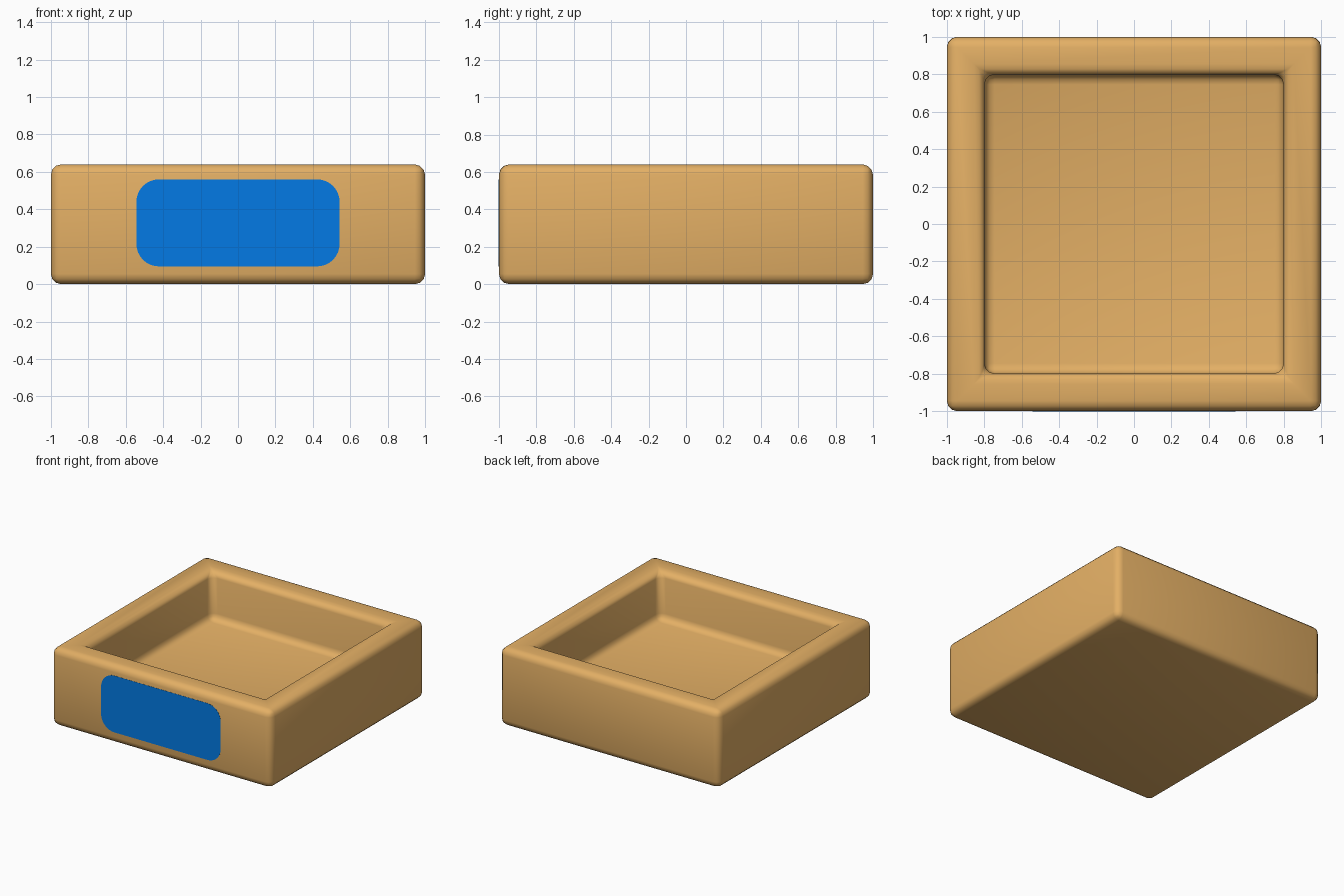
import bpy, bmesh, math

if "Cube" in bpy.data.objects:
    bpy.data.objects.remove(bpy.data.objects["Cube"])

def material(name, rgb):
    m = bpy.data.materials.new(name)
    m.diffuse_color = (*rgb, 1)
    m.use_nodes = True
    m.node_tree.nodes["Principled BSDF"].inputs["Base Color"].default_value = m.diffuse_color
    return m

tan = material("warm_tan", (0.77, 0.43, 0.13))
blue = material("bright_blue", (0.001, 0.195, 0.78))

def add_object(name, bm, mat, bevel=0, segments=3):
    me = bpy.data.meshes.new(name)
    bmesh.ops.recalc_face_normals(bm, faces=bm.faces)
    bm.to_mesh(me)
    bm.free()
    ob = bpy.data.objects.new(name, me)
    bpy.context.collection.objects.link(ob)
    me.materials.append(mat)
    if bevel:
        for p in me.polygons:
            p.use_smooth = True
        mod = ob.modifiers.new("rounded_edges", 'BEVEL')
        mod.width = bevel
        mod.segments = segments
        mod.limit_method = 'ANGLE'
    return ob

# Tray: box with its top inset and pushed down to the floor
H, RIM, FLOOR = 0.64, 0.2, 0.24
bm = bmesh.new()
bmesh.ops.create_cube(bm, size=1)
bmesh.ops.scale(bm, vec=(2, 2, H), verts=bm.verts)
bmesh.ops.translate(bm, vec=(0, 0, H / 2), verts=bm.verts)
bm.normal_update()
top = max(bm.faces, key=lambda f: f.calc_center_median().z)
bmesh.ops.inset_region(bm, faces=[top], thickness=RIM, use_even_offset=True)
new = bmesh.ops.extrude_discrete_faces(bm, faces=[top])["faces"]
bmesh.ops.translate(bm, vec=(0, 0, FLOOR - H), verts=new[0].verts)
add_object("tray", bm, tan, 0.055, 3)

# Front panel: thin rounded rectangle plate
W, Z0, Z1, R, T = 0.543, 0.095, 0.56, 0.12, 0.0015
zc, hz = (Z0 + Z1) / 2, (Z1 - Z0) / 2
bm = bmesh.new()
ring = []
for q, (sx, sz) in enumerate([(1, 1), (-1, 1), (-1, -1), (1, -1)]):
    for i in range(9):
        a = math.pi / 2 * (q + i / 8)
        ring.append(bm.verts.new((sx * (W - R) + R * math.cos(a), -1 - T,
                                  zc + sz * (hz - R) + R * math.sin(a))))
face = bm.faces.new(ring)
side = bmesh.ops.extrude_face_region(bm, geom=[face], use_keep_orig=True)["geom"]
bmesh.ops.translate(bm, vec=(0, 2 * T, 0),
                    verts=[v for v in side if isinstance(v, bmesh.types.BMVert)])
add_object("front_panel", bm, blue)
